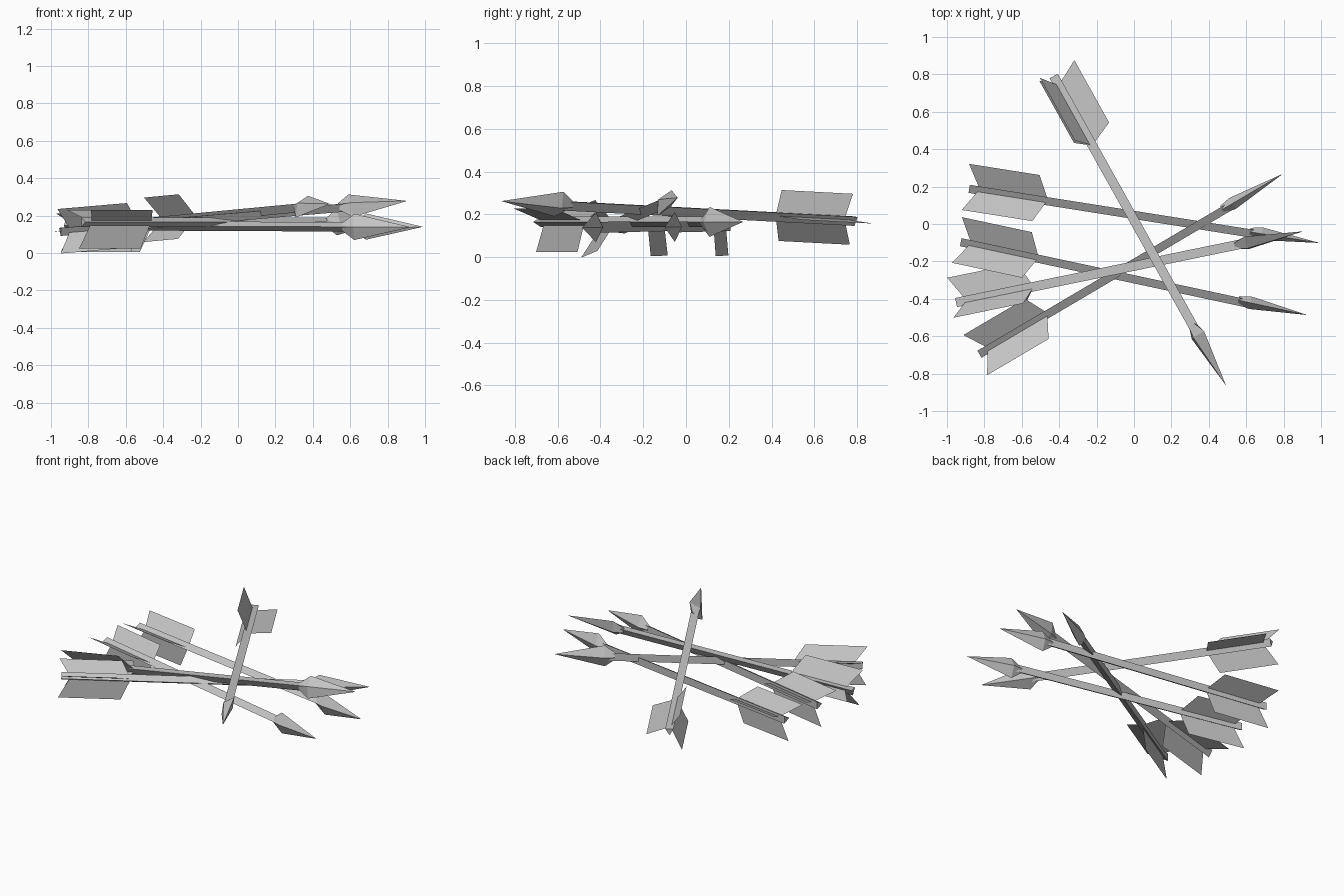
import bpy, math
from mathutils import Vector

if "Cube" in bpy.data.objects:
    bpy.data.objects.remove(bpy.data.objects["Cube"])

grey = bpy.data.materials.new("plain_grey")
grey.diffuse_color = (0.55, 0.55, 0.55, 1)
grey.use_nodes = True
grey.node_tree.nodes["Principled BSDF"].inputs["Base Color"].default_value = grey.diffuse_color


def make(name, verts, faces):
    me = bpy.data.meshes.new(name)
    me.from_pydata(verts, [], faces)
    me.materials.append(grey)
    ob = bpy.data.objects.new(name, me)
    bpy.context.collection.objects.link(ob)
    return ob


def loft(name, frame, rings):
    """Skin flat-sided rings: each ring is (distance along, [(radius, angle), ...])."""
    n = len(rings[0][1])
    verts = [frame(t, r, a) for t, ring in rings for r, a in ring]
    faces = [tuple(reversed(range(n)))]
    for k in range(len(rings) - 1):
        for i in range(n):
            j = (i + 1) % n
            faces.append((k * n + i, k * n + j, k * n + n + j, k * n + n + i))
    last = (len(rings) - 1) * n
    faces.append(tuple(range(last, last + n)))
    return make(name, verts, faces)


def arrow(i, tail, tip, roll):
    tail, tip = Vector(tail), Vector(tip)
    d = tip - tail
    length = d.length
    d.normalize()
    side = Vector((-d.y, d.x, 0)).normalized()
    up = d.cross(side)

    def frame(t, r, a):
        a = math.radians(a + roll)
        return tail + d * t + side * (r * math.cos(a)) + up * (r * math.sin(a))

    # three-sided shaft
    tri = [(0.029, a) for a in (60, 180, 300)]
    loft(f"shaft_{i}", frame, [(0, tri), (length - 0.33, tri)])

    # bladed head: thin diamond section, short taper behind, long point ahead
    def diamond(wide, thin):
        return [(thin, 0), (wide, 90), (thin, 180), (wide, 270)]
    loft(f"head_{i}", frame, [(length - 0.37, diamond(0.022, 0.022)),
                              (length - 0.305, diamond(0.07, 0.034)),
                              (length, diamond(0.001, 0.001))])

    # three swept-back feather vanes
    verts, faces = [], []
    for a in (27, 153, 270):
        b = len(verts)
        verts += [frame(t, r, a) for t, r in
                  ((0.05, 0.01), (0.42, 0.01), (0.36, 0.14), (-0.022, 0.14))]
        faces.append((b, b + 1, b + 2, b + 3))
    make(f"feathers_{i}", verts, faces)


# tail, tip, roll about the shaft
arrows = [
    ((-0.88, 0.195, 0.147), (0.985, -0.10, 0.14), 0),
    ((-0.925, -0.09, 0.147), (0.92, -0.485, 0.138), 0),
    ((-0.95, -0.42, 0.12), (0.90, -0.04, 0.278), -30),
    ((-0.83, -0.69, 0.165), (0.79, 0.265, 0.165), 0),
    ((-0.43, 0.79, 0.175), (0.49, -0.86, 0.262), -34),
]
for i, (tail, tip, roll) in enumerate(arrows, 1):
    arrow(i, tail, tip, roll)
